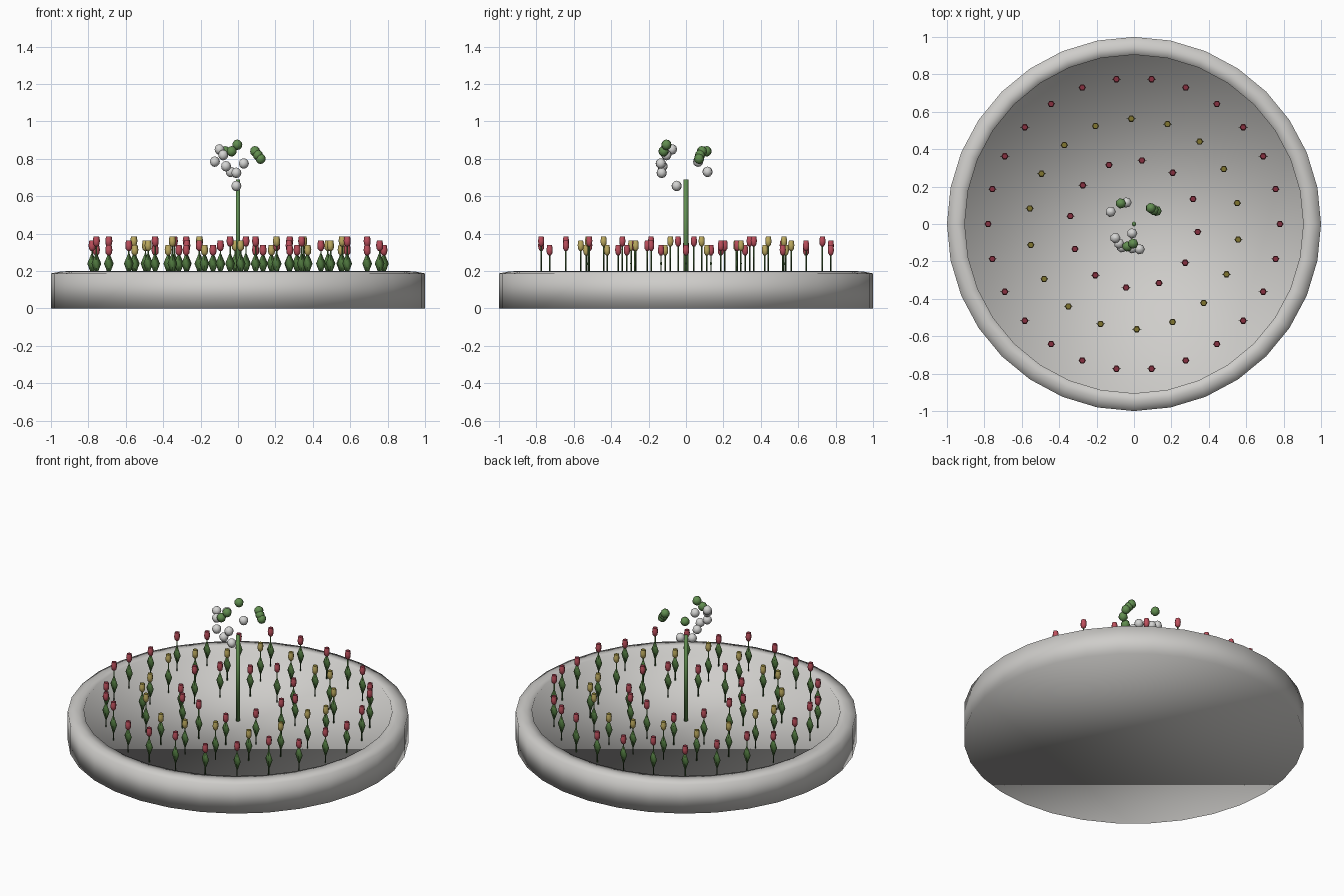
import bpy
import bmesh
from math import cos, sin, pi, tau
from mathutils import Vector

cube = bpy.data.objects.get("Cube")
if cube:
    bpy.data.objects.remove(cube, do_unlink=True)


def material(name, *rgb):
    m = bpy.data.materials.new(name)
    m.use_nodes = True
    m.diffuse_color = (*rgb, 1)
    m.node_tree.nodes["Principled BSDF"].inputs["Base Color"].default_value = (*rgb, 1)
    return m


STONE = material("pale stone", 0.62, 0.61, 0.59)
WHITE = material("white", 0.66, 0.66, 0.65)
LEAF = material("leaf green", 0.08, 0.19, 0.05)
GREEN = material("fresh green", 0.12, 0.27, 0.08)
RED = material("petal red", 0.52, 0.08, 0.11)
DARK_RED = material("flower heart red", 0.24, 0.03, 0.05)
YELLOW = material("petal yellow", 0.53, 0.42, 0.12)
OLIVE = material("flower heart olive", 0.22, 0.18, 0.03)


def lathe(bm, profile, sides, centre=(0, 0, 0), mat=0, start=0.0, depth=1.0, cap_mat=None):
    """Turn (radius, height) points about z; cap both ends; depth squashes y."""
    c = Vector(centre)
    rings = []
    for r, z in profile:
        rings.append([bm.verts.new(c + Vector((r * cos(start + tau * i / sides),
                                               depth * r * sin(start + tau * i / sides), z)))
                      for i in range(sides)])
    for low, high in zip(rings, rings[1:]):
        for i in range(sides):
            j = (i + 1) % sides
            f = bm.faces.new((low[i], low[j], high[j], high[i]))
            f.material_index, f.smooth = mat, True
    bottom = bm.faces.new(rings[0][::-1])
    top = bm.faces.new(rings[-1])
    bottom.material_index, top.material_index = mat, mat
    bottom.smooth = top.smooth = True
    if cap_mat is not None:
        top.material_index, top.smooth = cap_mat, False


def finish(bm, name, *mats):
    mesh = bpy.data.meshes.new(name)
    bm.to_mesh(mesh)
    bm.free()
    for m in mats:
        mesh.materials.append(m)
    ob = bpy.data.objects.new(name, mesh)
    bpy.context.collection.objects.link(ob)
    return ob


# Shallow round dish with a softly raised rim, smooth throughout
FLOOR = 0.137
bm = bmesh.new()
lathe(bm, [(1, 0), (1, 0.187), (0.95, 0.197), (0.905, 0.2), (0.905, FLOOR)], 32)
finish(bm, "dish", STONE)

# Central pole
bm = bmesh.new()
lathe(bm, [(0.013, FLOOR), (0.013, 0.69)], 6, start=pi / 2)
finish(bm, "centre_pole", GREEN)


# Rings of tulips: stem, flat diamond leaf and cup, in three repeating heights
def flower_ring(name, count, radius, start, petal, heart):
    bm = bmesh.new()
    for i in range(count):
        a = start + tau * i / count
        at = (radius * cos(a), radius * sin(a), 0)
        base = 0.283 + 0.024 * (i % 3)
        lathe(bm, [(0.004, FLOOR), (0.004, base + 0.01)], 5, at, 0)
        lathe(bm, [(0.001, 0.175), (0.026, 0.24), (0.001, 0.3)], 4, at, 0, depth=0.17)
        lathe(bm, [(0.007, base), (0.017, base + 0.012), (0.019, base + 0.032),
                   (0.015, base + 0.055)], 6, at, 1, cap_mat=2)
    finish(bm, name, LEAF, petal, heart)


flower_ring("outer_red_flowers", 26, 0.78, 0.0, RED, DARK_RED)
flower_ring("middle_yellow_flowers", 18, 0.563, 0.2, YELLOW, OLIVE)
flower_ring("inner_red_flowers", 12, 0.343, 0.4, RED, DARK_RED)


# Small balls floating about the pole top
def balls(name, mat, places):
    bm = bmesh.new()
    r = 0.028
    steps = 6
    profile = [(max(r * sin(pi * k / steps), 0.001), -r * cos(pi * k / steps))
               for k in range(steps + 1)]
    for p in places:
        lathe(bm, profile, 7, p)
    finish(bm, name, mat)


balls("white_balls", WHITE, [
    (-0.10, -0.075, 0.85), (-0.08, -0.105, 0.82), (-0.125, 0.065, 0.785),
    (0.03, -0.135, 0.775), (-0.065, -0.125, 0.76), (-0.04, 0.115, 0.73),
    (-0.01, -0.13, 0.725), (-0.01, -0.05, 0.655)])
balls("green_balls", GREEN, [
    (-0.005, -0.105, 0.875), (-0.035, -0.12, 0.84), (-0.07, 0.11, 0.84),
    (0.09, 0.085, 0.84), (0.105, 0.075, 0.82), (0.12, 0.07, 0.80)])
